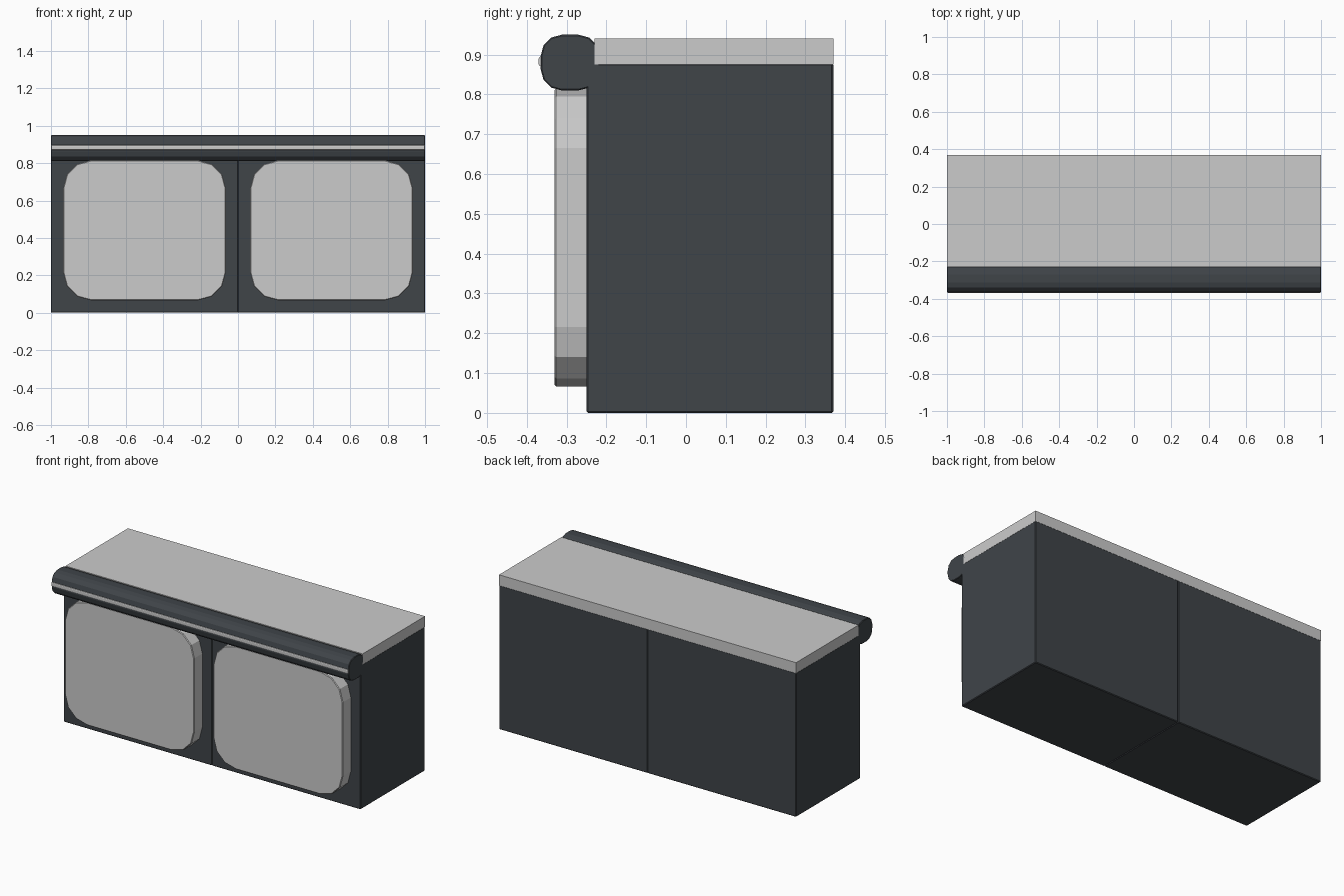
import bpy, bmesh, math

if "Cube" in bpy.data.objects:
    bpy.data.objects.remove(bpy.data.objects["Cube"])


def material(name, rgb):
    m = bpy.data.materials.new(name)
    m.diffuse_color = (*rgb, 1)
    m.use_nodes = True
    m.node_tree.nodes["Principled BSDF"].inputs["Base Color"].default_value = m.diffuse_color
    return m


DARK = material("dark_shell", (0.05, 0.058, 0.066))
LIGHT = material("light_grey", (0.6, 0.61, 0.62))


def rounded_rect(u0, u1, v0, v1, r, segs):
    """Outline of a rectangle with faceted round corners."""
    if r == 0:
        return [(u0, v0), (u1, v0), (u1, v1), (u0, v1)]
    corners = [(u1 - r, v1 - r), (u0 + r, v1 - r), (u0 + r, v0 + r), (u1 - r, v0 + r)]
    pts = []
    for k, (cu, cv) in enumerate(corners):
        for i in range(segs + 1):
            a = math.pi / 2 * (k + i / segs)
            pts.append((cu + r * math.cos(a), cv + r * math.sin(a)))
    return pts


def prism(name, outline, axis, start, end, mat, bevel=0.0):
    """Extrude an outline along x (outline in y,z) or y (outline in x,z)."""
    bm = bmesh.new()

    def place(p, d):
        return (d, p[0], p[1]) if axis == "x" else (p[0], d, p[1])

    face = bm.faces.new([bm.verts.new(place(p, start)) for p in outline])
    ext = bmesh.ops.extrude_face_region(bm, geom=[face])
    verts = [g for g in ext["geom"] if isinstance(g, bmesh.types.BMVert)]
    offset = (end - start, 0, 0) if axis == "x" else (0, end - start, 0)
    bmesh.ops.translate(bm, verts=verts, vec=offset)
    bmesh.ops.recalc_face_normals(bm, faces=bm.faces)
    me = bpy.data.meshes.new(name)
    bm.to_mesh(me)
    bm.free()
    ob = bpy.data.objects.new(name, me)
    bpy.context.collection.objects.link(ob)
    me.materials.append(mat)
    if bevel:
        mod = ob.modifiers.new("edge_bevel", "BEVEL")
        mod.width = bevel
        mod.segments = 1
        mod.limit_method = "ANGLE"
        mod.angle_limit = math.radians(45)
    return ob


# Two cabinet boxes, each with a round-cornered front panel
for side, x in (("left", -1.0), ("right", 0.0)):
    prism(f"{side}_cabinet", rounded_rect(x, x + 1, 0, 0.878, 0, 0),
          "y", -0.25, 0.37, DARK, 0.004)
    prism(f"{side}_door_panel", rounded_rect(x + 0.065, x + 0.935, 0.066, 0.815, 0.15, 3),
          "y", -0.33, 0.366, LIGHT, 0.004)

# Countertop slab
prism("countertop", rounded_rect(-0.23, 0.37, 0.875, 0.94, 0, 0), "x", -1, 1, LIGHT)

# Padded front rail with a thin light trim strip
prism("front_rail", rounded_rect(-0.365, -0.217, 0.81, 0.95, 0.053, 3), "x", -1, 1, DARK, 0.003)
prism("rail_trim", rounded_rect(-0.37, -0.35, 0.87, 0.896, 0.006, 2), "x", -0.998, 0.998, LIGHT)
